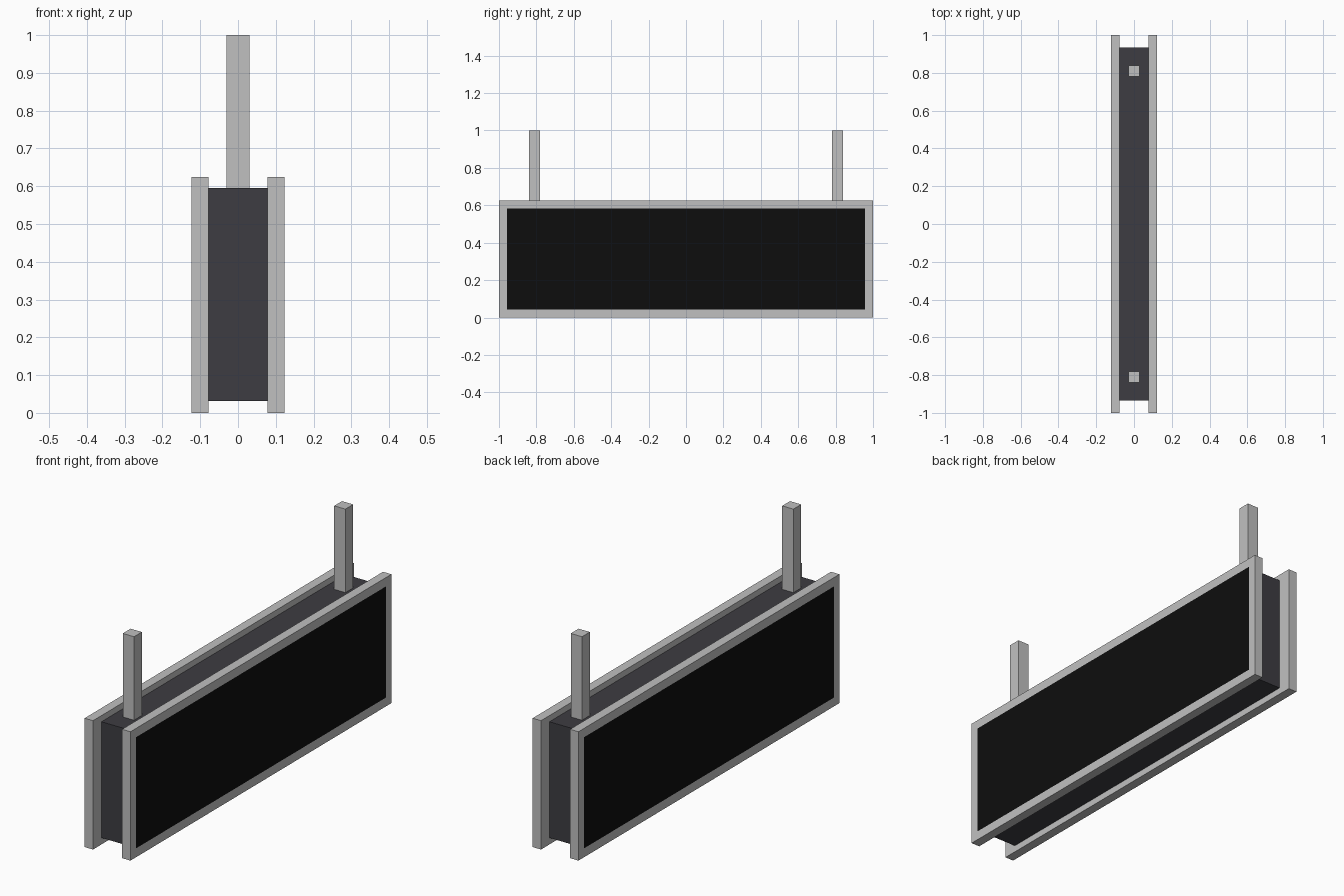
import bpy, bmesh

if "Cube" in bpy.data.objects:
    bpy.data.objects.remove(bpy.data.objects["Cube"])


def material(name, color):
    m = bpy.data.materials.new(name)
    m.diffuse_color = (*color, 1)
    m.use_nodes = True
    m.node_tree.nodes["Principled BSDF"].inputs["Base Color"].default_value = m.diffuse_color
    return m


GREY = material("light_grey_metal", (0.53, 0.53, 0.53))
DARK = material("dark_housing", (0.047, 0.046, 0.054))
BLACK = material("black_screen", (0.004, 0.004, 0.004))


def box(name, lo, hi, mats, screen_side=0, border=0.043):
    """Box between two corners; optionally inset a screen on the +x or -x face."""
    bm = bmesh.new()
    bmesh.ops.create_cube(bm, size=1)
    for v in bm.verts:
        v.co = [lo[i] + (v.co[i] + 0.5) * (hi[i] - lo[i]) for i in range(3)]
    bm.normal_update()
    if screen_side:
        face = next(f for f in bm.faces if f.normal.x * screen_side > 0.9)
        bmesh.ops.inset_region(bm, faces=[face], thickness=border, use_even_offset=True)
        face.material_index = 1
    me = bpy.data.meshes.new(name)
    bm.to_mesh(me)
    bm.free()
    for m in mats:
        me.materials.append(m)
    ob = bpy.data.objects.new(name, me)
    bpy.context.collection.objects.link(ob)
    return ob


# Central housing
box("housing", (-0.08, -0.935, 0.032), (0.08, 0.935, 0.595), [DARK])

# Framed display panels on both sides
box("right_display", (0.078, -1, 0), (0.123, 1, 0.625), [GREY, BLACK], 1)
box("left_display", (-0.123, -1, 0), (-0.078, 1, 0.625), [GREY, BLACK], -1)

# Hanging posts
for name, y in (("front_post", -0.81), ("back_post", 0.81)):
    box(name, (-0.03, y - 0.03, 0.595), (0.03, y + 0.03, 1.0), [GREY])
